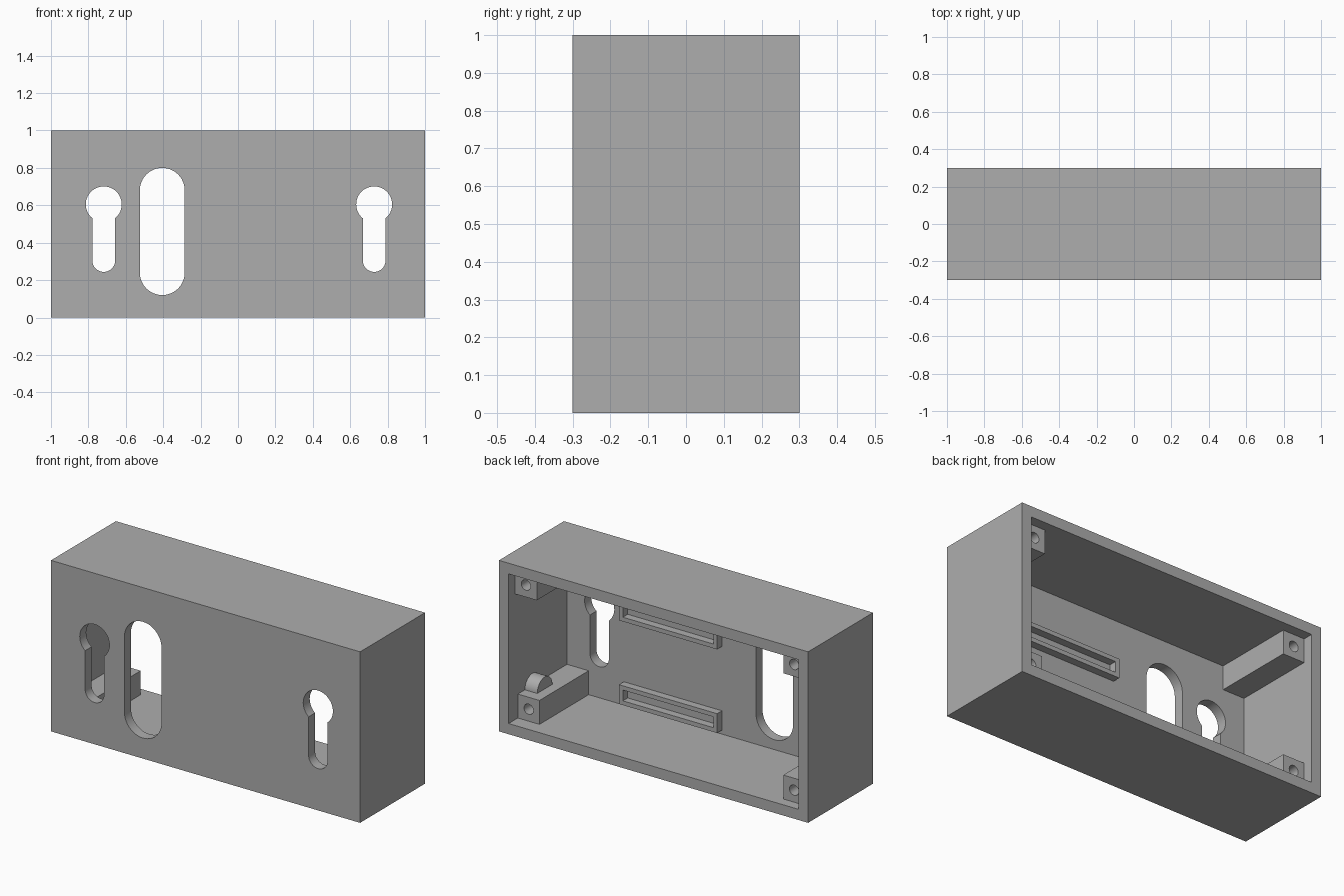
import bpy
import bmesh
from math import pi, cos, sin, asin, radians

if "Cube" in bpy.data.objects:
    bpy.data.objects.remove(bpy.data.objects["Cube"], do_unlink=True)

# Single plastic colour
GREY = (0.42, 0.42, 0.42, 1)
plastic = bpy.data.materials.new("grey plastic")
plastic.use_nodes = True
plastic.diffuse_color = GREY
plastic.node_tree.nodes["Principled BSDF"].inputs["Base Color"].default_value = GREY


def rect(x0, x1, z0, z1):
    return [(x0, z0), (x1, z0), (x1, z1), (x0, z1)]


def arc(cx, cz, r, start, end, steps=24):
    return [(cx + r * cos(start + (end - start) * i / steps),
             cz + r * sin(start + (end - start) * i / steps)) for i in range(steps + 1)]


def circle(cx, cz, r, steps=32):
    return arc(cx, cz, r, 0, 2 * pi, steps)[:-1]


def slot(cx, z0, z1, r):
    return arc(cx, z1 - r, r, 0, pi) + arc(cx, z0 + r, r, pi, 2 * pi)


def keyhole(cx, z_head, r_head, z_low, r_low):
    a = asin(r_low / r_head)
    return (arc(cx, z_head, r_head, a - pi / 2, 1.5 * pi - a, 40)
            + arc(cx, z_low, r_low, pi, 2 * pi))


def extrude(name, loops, y0, y1):
    """Extrude an outline with holes, drawn in x and z, from y0 to y1."""
    curve = bpy.data.curves.new(name, "CURVE")
    curve.dimensions = "2D"
    curve.fill_mode = "BOTH"
    curve.extrude = (y1 - y0) / 2
    for loop in loops:
        spline = curve.splines.new("POLY")
        spline.points.add(len(loop) - 1)
        for point, (x, z) in zip(spline.points, loop):
            point.co = (x, z, 0, 1)
        spline.use_cyclic_u = True
    obj = bpy.data.objects.new(name, curve)
    bpy.context.collection.objects.link(obj)
    obj.location.y = (y0 + y1) / 2
    obj.rotation_euler.x = pi / 2
    bpy.ops.object.select_all(action="DESELECT")
    obj.select_set(True)
    bpy.context.view_layer.objects.active = obj
    bpy.ops.object.convert(target="MESH")
    obj = bpy.context.object
    bm = bmesh.new()
    bm.from_mesh(obj.data)
    bmesh.ops.remove_doubles(bm, verts=bm.verts, dist=0.0001)
    bmesh.ops.recalc_face_normals(bm, faces=bm.faces)
    bm.to_mesh(obj.data)
    bm.free()
    obj.data.materials.clear()
    obj.data.materials.append(plastic)
    bpy.ops.object.shade_smooth_by_angle(angle=radians(30))
    return obj


WALL = 0.0625
FRONT, INNER, BACK = -0.3, -0.24, 0.3
IN_X, LOW, HIGH = 1 - WALL, WALL, 1 - WALL

# Front plate with the two hanging holes and the long opening
extrude("front_plate", [
    rect(-1, 1, 0, 1),
    keyhole(-0.718, 0.605, 0.096, 0.305, 0.061),
    keyhole(0.728, 0.605, 0.096, 0.305, 0.061),
    slot(-0.405, 0.12, 0.8, 0.12)], FRONT, INNER)

# Side walls, open at the back
extrude("side_walls", [rect(-1, 1, 0, 1), rect(-IN_X, IN_X, LOW, HIGH)], INNER, BACK)

# Corner screw posts
POST = 0.14
for side, sx in (("left", 1), ("right", -1)):
    for level, z0 in (("lower", LOW), ("upper", HIGH - POST)):
        x0, x1 = sorted((sx * IN_X, sx * (IN_X - POST)))
        recess = 0.085 if (side, level) == ("left", "lower") else 0.06
        extrude(f"{level}_{side}_post", [
            rect(x0, x1, z0, z0 + POST),
            circle((x0 + x1) / 2, z0 + POST / 2, 0.03)], INNER, BACK - recess)

# Shallow rectangular holders on the inside of the front
for level, z0 in (("lower", 0.086), ("upper", 0.575)):
    z1 = z0 + 0.113
    extrude(f"{level}_holder", [
        rect(-0.065, 0.57, z0, z1),
        rect(-0.04, 0.545, z0 + 0.025, z1 - 0.025)], INNER, INNER + 0.045)

# Small rounded rest on the lower left post
rest = extrude("post_rest", [arc(0, 0, 0.07, 0, pi)], -0.04, 0.04)
rest.rotation_euler.z = pi / 2
rest.location = (IN_X - 0.04, 0.08, LOW + POST)
